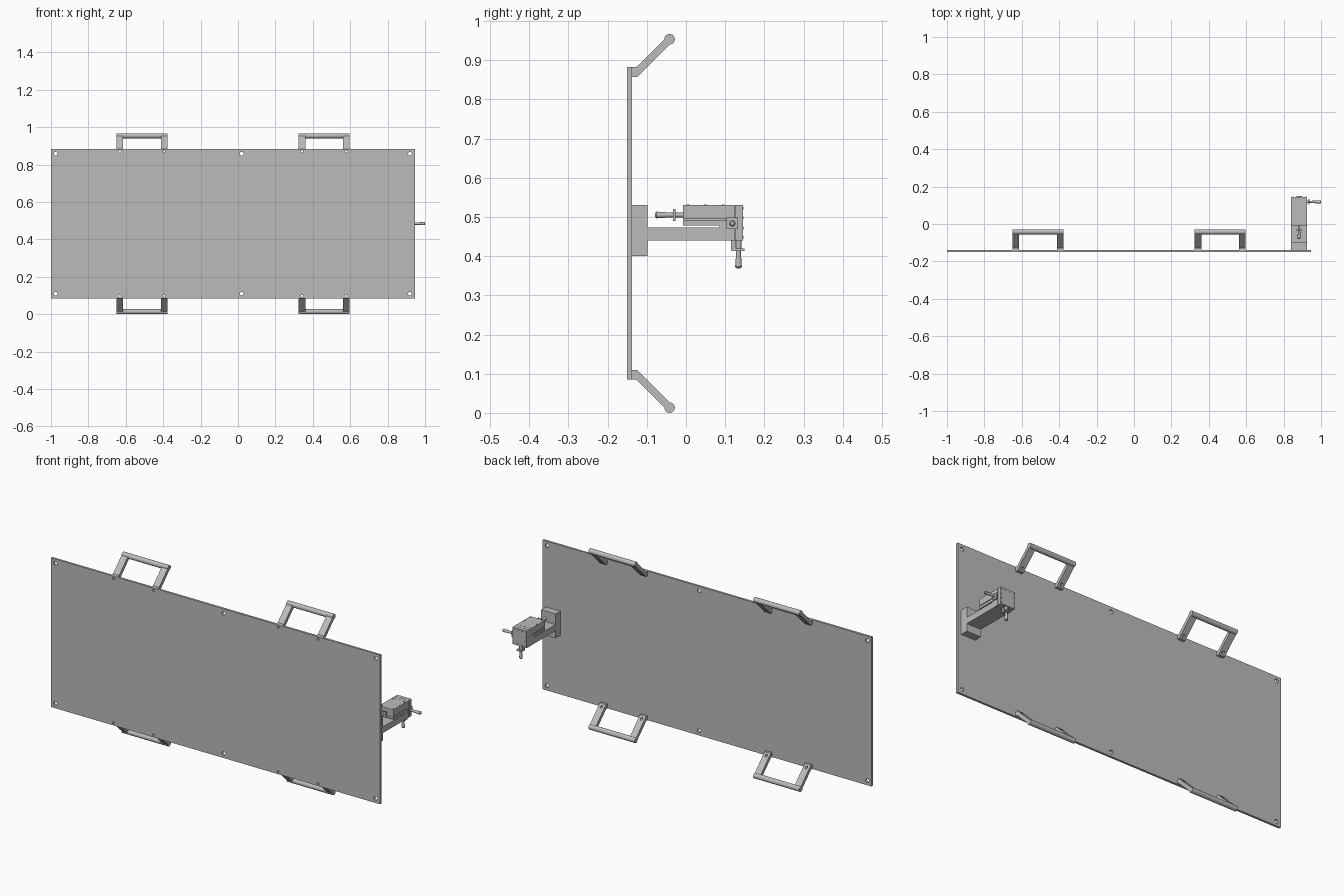
import bpy, bmesh, math
from mathutils import Matrix, Vector

cube = bpy.data.objects.get("Cube")
if cube:
    bpy.data.objects.remove(cube, do_unlink=True)

metal = bpy.data.materials.new("light_grey_metal")
metal.use_nodes = True
metal.diffuse_color = (0.5, 0.5, 0.5, 1)
for node in metal.node_tree.nodes:
    if node.type == 'BSDF_PRINCIPLED':
        node.inputs["Base Color"].default_value = (0.5, 0.5, 0.5, 1)

MID = 0.4835      # height of the horizontal symmetry plane
BACK = -0.138     # rear surface of the panel


def finish(name, bm, smooth=False):
    bmesh.ops.recalc_face_normals(bm, faces=bm.faces)
    mesh = bpy.data.meshes.new(name)
    bm.to_mesh(mesh)
    bm.free()
    mesh.materials.append(metal)
    ob = bpy.data.objects.new(name, mesh)
    bpy.context.collection.objects.link(ob)
    if smooth:
        bpy.ops.object.select_all(action='DESELECT')
        ob.select_set(True)
        bpy.context.view_layer.objects.active = ob
        bpy.ops.object.shade_smooth_by_angle(angle=math.radians(35))
    return ob


def add_box(bm, x, y, z):
    size = Matrix.Diagonal((x[1] - x[0], y[1] - y[0], z[1] - z[0], 1))
    centre = Vector((sum(x) / 2, sum(y) / 2, sum(z) / 2))
    bmesh.ops.create_cube(bm, size=1, matrix=Matrix.Translation(centre) @ size)


def add_rod(bm, a, b, r1, r2=None, sides=20):
    a, b = Vector(a), Vector(b)
    turn = (b - a).to_track_quat('Z', 'Y').to_matrix().to_4x4()
    bmesh.ops.create_cone(bm, cap_ends=True, segments=sides, radius1=r1,
                          radius2=r1 if r2 is None else r2, depth=(b - a).length,
                          matrix=Matrix.Translation((a + b) / 2) @ turn)


def box(name, x, y, z):
    bm = bmesh.new()
    add_box(bm, x, y, z)
    return finish(name, bm)


def cut(ob, cutter):
    mod = ob.modifiers.new("holes", 'BOOLEAN')
    mod.object = cutter
    mod.solver = 'EXACT'
    bpy.ops.object.select_all(action='DESELECT')
    ob.select_set(True)
    bpy.context.view_layer.objects.active = ob
    bpy.ops.object.modifier_apply(modifier=mod.name)


# Drill holes shared by the panel and the handle feet
handle_spans = {"right": (-0.65, -0.377), "left": (0.324, 0.597)}
LEG = 0.036
drill = bmesh.new()
for side in (-1, 1):
    for x in (-0.975, 0.02, 0.919):
        z = MID + side * 0.374
        add_rod(drill, (x, -0.2, z), (x, -0.1, z), 0.01)
    for x0, x1 in handle_spans.values():
        for x in (x0 + LEG / 2, x1 - LEG / 2):
            z = MID + side * 0.386
            add_rod(drill, (x, -0.2, z), (x, -0.06, z), 0.006, sides=16)
drill = finish("hole_cutter", drill)
drill.hide_render = True

# Flat panel
panel = box("panel", (-1, 0.945), (-0.15, BACK), (MID - 0.3985, MID + 0.3985))
cut(panel, drill)

# Carry handles: two bent legs and a round grip each
leg_profile = [(BACK, 0.857), (-0.125, 0.857), (-0.036, 0.946),
               (-0.049, 0.959), (-0.127, 0.882), (BACK, 0.882)]
for place, side in (("upper", 1), ("lower", -1)):
    for hand, (x0, x1) in handle_spans.items():
        name = f"{place}_{hand}_handle"
        bm = bmesh.new()
        for x in (x0, x1 - LEG):
            verts = [bm.verts.new((x, y, MID + side * (z - MID))) for y, z in leg_profile]
            face = bm.faces.new(verts)
            out = bmesh.ops.extrude_face_region(bm, geom=[face])
            moved = [v for v in out["geom"] if isinstance(v, bmesh.types.BMVert)]
            bmesh.ops.translate(bm, verts=moved, vec=(LEG, 0, 0))
        cut(finish(name + "_legs", bm), drill)
        bm = bmesh.new()
        z = MID + side * 0.47
        add_rod(bm, (x0, -0.042, z), (x1, -0.042, z), 0.0135, sides=24)
        finish(name + "_grip", bm, True)
bpy.data.objects.remove(drill, do_unlink=True)

# Clamp: mount, arm and sliding body
WIDE, SLIM = (0.84, 0.925), (0.844, 0.921)
box("clamp_mount", WIDE, (BACK, -0.098), (0.4, 0.53))
box("clamp_arm", WIDE, (-0.098, 0.104), (0.44, 0.473))
box("clamp_slide_lower", WIDE, (-0.008, 0.104), (0.478, 0.491))
box("clamp_slide_core", SLIM, (-0.006, 0.104), (0.49, 0.497))
box("clamp_slide_upper", WIDE, (-0.008, 0.104), (0.495, 0.53))
box("clamp_web", WIDE, (0.085, 0.104), (0.472, 0.479))

# End housing: two stacked plates with fine seams
box("housing_core", SLIM, (0.1, 0.14), (0.443, 0.527))
box("housing_inner_plate", WIDE, (0.105, 0.124), (0.44, 0.53))
box("housing_outer_plate", WIDE, (0.125, 0.145), (0.44, 0.53))

# Screw heads around the housing face and along the top of the slide
bm = bmesh.new()
for x in (0.848, 0.869, 0.896, 0.917):
    for z in (0.448, 0.522):
        add_rod(bm, (x, 0.144, z), (x, 0.1465, z), 0.0035, sides=12)
for x in (0.848, 0.917):
    for z in (0.472, 0.498):
        add_rod(bm, (x, 0.144, z), (x, 0.1465, z), 0.0035, sides=12)
    for y in (0.005, 0.05, 0.095):
        add_rod(bm, (x, y, 0.529), (x, y, 0.5315), 0.0035, sides=12)
finish("clamp_screws", bm, True)


# Locking levers: shaft, square flange and tapered knob on one axis
def lever(name, start, axis, flange, tip, shaft):
    start, axis = Vector(start), Vector(axis)
    bm = bmesh.new()
    add_rod(bm, start, start + axis * flange, shaft)
    add_rod(bm, start + axis * flange, start + axis * (tip - 0.004), 0.0055, 0.0085)
    add_rod(bm, start + axis * (tip - 0.004), start + axis * tip, 0.0085, 0.005)
    finish(name, bm, True)
    half = Vector([0.0035 if abs(a) > 0.5 else 0.015 for a in axis])
    c = start + axis * flange
    box(name + "_flange", *[(c[i] - half[i], c[i] + half[i]) for i in range(3)])


lever("slide_lever", (0.8825, -0.007, 0.505), (0, -1, 0), 0.023, 0.072, 0.006)
lever("side_lever", (0.924, 0.118, 0.484), (1, 0, 0), 0.012, 0.076, 0.007)
lever("lower_lever", (0.8825, 0.134, 0.441), (0, 0, -1), 0.025, 0.072, 0.008)
box("lower_lever_block", (0.87, 0.895), (0.115, 0.127), (0.414, 0.441))
